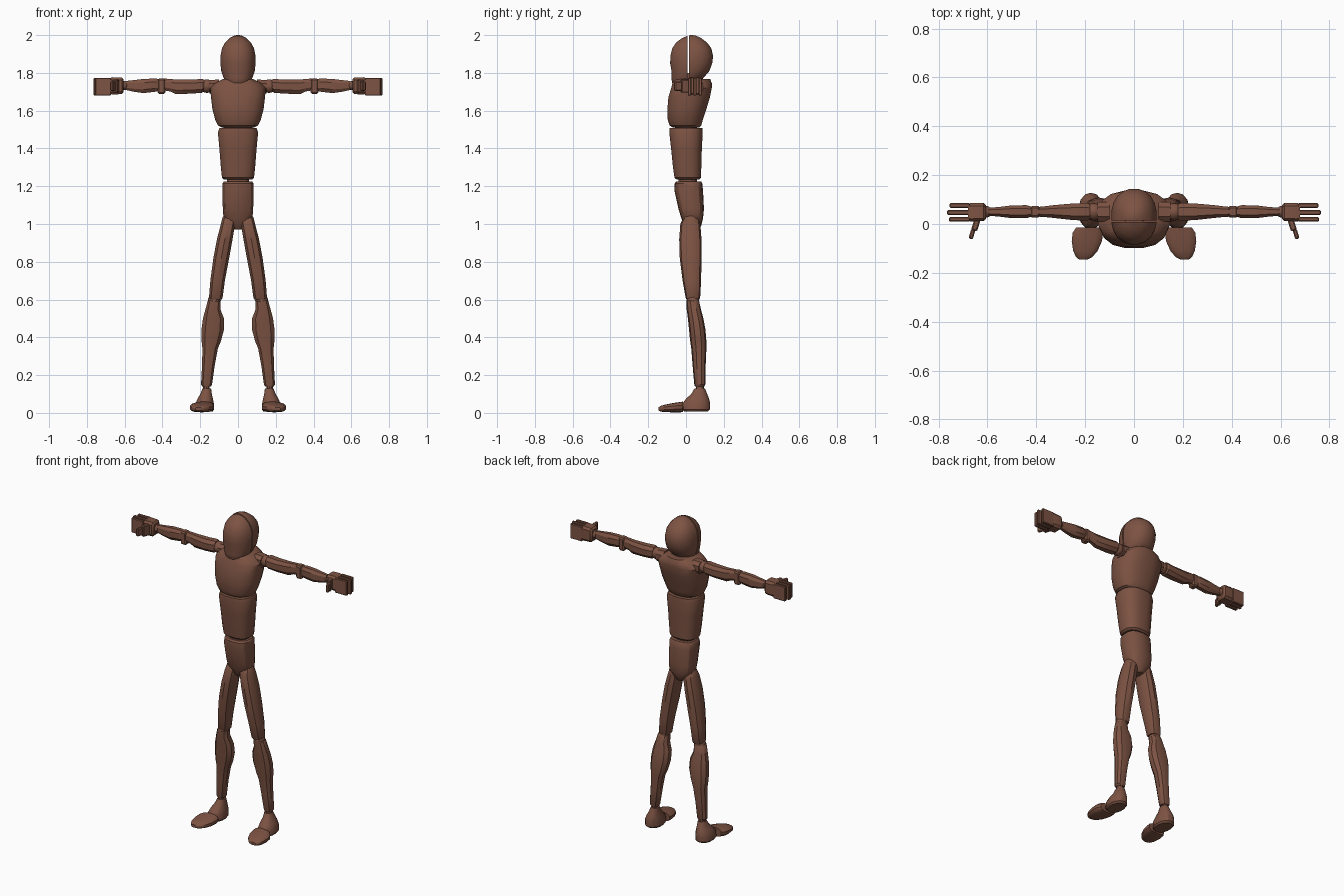
import bpy, bmesh, math
from mathutils import Vector, Matrix

brown = bpy.data.materials.new("brown")
brown.diffuse_color = (0.205, 0.087, 0.056, 1)


def finish(name, bm, mirror=False, angle=32):
    bmesh.ops.recalc_face_normals(bm, faces=bm.faces)
    me = bpy.data.meshes.new(name)
    bm.to_mesh(me)
    bm.free()
    me.materials.append(brown)
    ob = bpy.data.objects.new(name, me)
    bpy.context.collection.objects.link(ob)
    bpy.ops.object.select_all(action='DESELECT')
    ob.select_set(True)
    bpy.context.view_layer.objects.active = ob
    bpy.ops.object.shade_smooth_by_angle(angle=math.radians(angle))
    if mirror:
        ob.modifiers.new("Mirror", 'MIRROR').use_mirror_merge = False
    return ob


def loft_bm(axis, rings, n=12, p=2.4):
    """Rings are (t, a0, a1, b0, b1): extents across the two other axes at t."""
    bm = bmesh.new()
    rows = []
    for t, a0, a1, b0, b1 in rings:
        row = []
        for i in range(n):
            th = 2 * math.pi * (i + 0.5) / n
            c, s = math.cos(th), math.sin(th)
            k = math.cos(math.pi / n) if n <= 8 else 1
            a = (a0 + a1) / 2 + (a1 - a0) / 2 * math.copysign(abs(c / k) ** (2 / p), c)
            b = (b0 + b1) / 2 + (b1 - b0) / 2 * math.copysign(abs(s / k) ** (2 / p), s)
            row.append(bm.verts.new({'x': (t, a, b), 'y': (a, t, b), 'z': (a, b, t)}[axis]))
        rows.append(row)
    for r, q in zip(rows, rows[1:]):
        for i in range(n):
            bm.faces.new((r[i], r[(i + 1) % n], q[(i + 1) % n], q[i]))
    bm.faces.new(rows[0])
    bm.faces.new(rows[-1])
    return bm


def loft(name, axis, rings, n=12, p=2.4, mirror=False):
    return finish(name, loft_bm(axis, rings, n, p), mirror)


def box(name, lo, hi, bevel=0.004, rot=0, mirror=True):
    bm = bmesh.new()
    lo, hi = Vector(lo), Vector(hi)
    bmesh.ops.create_cube(bm, size=1)
    bmesh.ops.scale(bm, vec=hi - lo, verts=bm.verts)
    bmesh.ops.bevel(bm, geom=bm.edges[:], offset=bevel, segments=1, affect='EDGES')
    bmesh.ops.rotate(bm, matrix=Matrix.Rotation(rot, 3, 'Z'), verts=bm.verts)
    bmesh.ops.translate(bm, vec=(lo + hi) / 2, verts=bm.verts)
    return finish(name, bm, mirror)


def ball(name, center, r, scale=(1, 1, 1)):
    bm = bmesh.new()
    bmesh.ops.create_uvsphere(bm, u_segments=16, v_segments=10, radius=r)
    bmesh.ops.scale(bm, vec=scale, verts=bm.verts)
    bmesh.ops.translate(bm, vec=center, verts=bm.verts)
    return finish(name, bm, True)


# Head: one shape cut into face and skull with a narrow gap
head = [(1.735, -.045, .045, -.065, .0), (1.75, -.065, .065, -.075, .05),
        (1.775, -.078, .078, -.078, .095), (1.81, -.09, .09, -.078, .125),
        (1.85, -.094, .094, -.085, .14), (1.89, -.094, .094, -.084, .145),
        (1.93, -.086, .086, -.074, .135), (1.96, -.07, .07, -.054, .113),
        (1.985, -.045, .045, -.02, .08), (1.997, -.02, .02, .01, .052),
        (2.0, -.006, .006, .025, .037)]
for name, y, sign in (("face", .009, 1), ("skull", .015, -1)):
    bm = loft_bm('z', head, 20, 2.2)
    cut = bmesh.ops.bisect_plane(bm, geom=bm.verts[:] + bm.edges[:] + bm.faces[:],
                                 plane_co=(0, y, 0), plane_no=(0, sign, 0), clear_outer=True)
    edges = [e for e in cut['geom_cut'] if isinstance(e, bmesh.types.BMEdge)]
    bmesh.ops.holes_fill(bm, edges=edges)
    finish(name, bm)
loft("neck", 'z', [(1.68, -.055, .055, -.02, .11), (1.73, -.05, .05, -.01, .1),
                   (1.8, -.045, .045, -.01, .085)], 12, 2)

# Torso
loft("chest", 'z', [(1.51, -.085, .085, -.07, .07), (1.522, -.108, .108, -.088, .082),
                    (1.55, -.122, .122, -.098, .09), (1.61, -.138, .138, -.1, .11),
                    (1.67, -.145, .145, -.095, .128), (1.72, -.15, .15, -.08, .138),
                    (1.745, -.125, .125, -.073, .138), (1.768, -.08, .08, -.065, .13)], 16, 2.5)
loft("waist", 'z', [(1.235, -.075, .075, -.05, .07), (1.245, -.086, .086, -.062, .08),
                    (1.3, -.092, .092, -.07, .082), (1.4, -.1, .1, -.08, .085),
                    (1.485, -.108, .108, -.09, .09), (1.508, -.1, .1, -.088, .088)], 16, 2.7)
loft("waist_joint", 'z', [(1.21, -.06, .06, -.04, .06), (1.25, -.06, .06, -.04, .06)])
loft("spine_joint", 'z', [(1.49, -.08, .08, -.06, .06), (1.53, -.08, .08, -.06, .06)])
loft("pelvis", 'z', [(.97, -.02, .02, .005, .065), (.99, -.045, .045, -.01, .08),
                     (1.03, -.078, .078, -.025, .09), (1.08, -.082, .082, -.04, .095),
                     (1.18, -.084, .084, -.062, .09), (1.215, -.083, .083, -.06, .086),
                     (1.225, -.076, .076, -.052, .08)], 14, 2.7)

# Legs
loft("thigh", 'z', [(.6, .085, .15, .003, .07), (.61, .08, .155, -.002, .075),
                    (.7, .068, .148, -.018, .08), (.82, .045, .132, -.033, .082),
                    (.92, .027, .113, -.036, .082), (1.0, .014, .092, -.03, .076),
                    (1.035, .014, .083, -.012, .065), (1.052, .025, .072, .005, .045)], 10, 2.5, True)
ball("knee", (.125, .036, .595), .034, (1, .95, 1))
loft("shin", 'z', [(.14, .142, .19, .047, .097), (.15, .136, .197, .044, .102),
                   (.25, .122, .192, .035, .104), (.34, .105, .19, .028, .108),
                   (.38, .088, .195, .022, .108), (.44, .072, .196, .016, .103),
                   (.5, .072, .188, .01, .092), (.545, .09, .175, .004, .08),
                   (.59, .09, .163, .002, .07), (.6, .1, .152, .008, .062)], 10, 2.3, True)
loft("ankle", 'z', [(.1, .15, .188, .055, .095), (.15, .15, .185, .052, .094)], 10, 2, True)

# Feet: heel block and toe cap
loft("heel", 'z', [(.008, .133, .22, -.01, .115), (.018, .126, .228, -.02, .126),
                   (.05, .127, .226, -.018, .128), (.075, .132, .215, .0, .122),
                   (.1, .138, .2, .028, .112), (.13, .142, .188, .045, .1)], 14, 2.2, True)
loft("toes", 'y', [(-.145, .19, .225, .012, .03), (-.135, .17, .238, .007, .037),
                   (-.11, .148, .25, .004, .044), (-.07, .13, .256, .003, .052),
                   (-.035, .125, .252, .003, .057), (-.015, .127, .238, .004, .06)], 14, 2.8, True)

# Arms
loft("collar", 'x', [(.1, .01, .09, 1.695, 1.765), (.15, .01, .09, 1.69, 1.762)], 8, 2.4, True)
ball("shoulder_ball", (.165, .05, 1.73), .036)
loft("upper_arm", 'x', [(.18, .02, .08, 1.705, 1.765), (.19, .014, .086, 1.695, 1.768),
                        (.25, .016, .084, 1.69, 1.764), (.33, .025, .077, 1.688, 1.765),
                        (.36, .028, .073, 1.702, 1.768), (.392, .03, .07, 1.707, 1.77)], 8, 2.5, True)
box("elbow_hinge", (.385, .026, 1.688), (.425, .074, 1.77), .008)
loft("forearm", 'x', [(.418, .03, .07, 1.705, 1.768), (.44, .024, .077, 1.7, 1.77),
                      (.5, .024, .076, 1.693, 1.768), (.55, .03, .07, 1.7, 1.762),
                      (.595, .034, .066, 1.71, 1.757)], 8, 2.5, True)
ball("wrist", (.605, .05, 1.733), .024)

# Hands
loft("palm", 'x', [(.605, .022, .075, 1.7, 1.765), (.615, .012, .085, 1.688, 1.775),
                   (.665, .01, .086, 1.685, 1.777), (.68, .013, .083, 1.69, 1.772)], 8, 5, True)
for i, (y, tip) in enumerate(((.019, .757), (.047, .765), (.076, .755))):
    box(f"finger_{i + 1}", (.672, y - .0095, 1.68), (tip, y + .0095, 1.774), .004)
box("thumb_base", (.635, -.028, 1.695), (.66, .02, 1.765), .005, .3)
box("thumb_tip", (.654, -.062, 1.705), (.672, -.02, 1.755), .005, .3)
